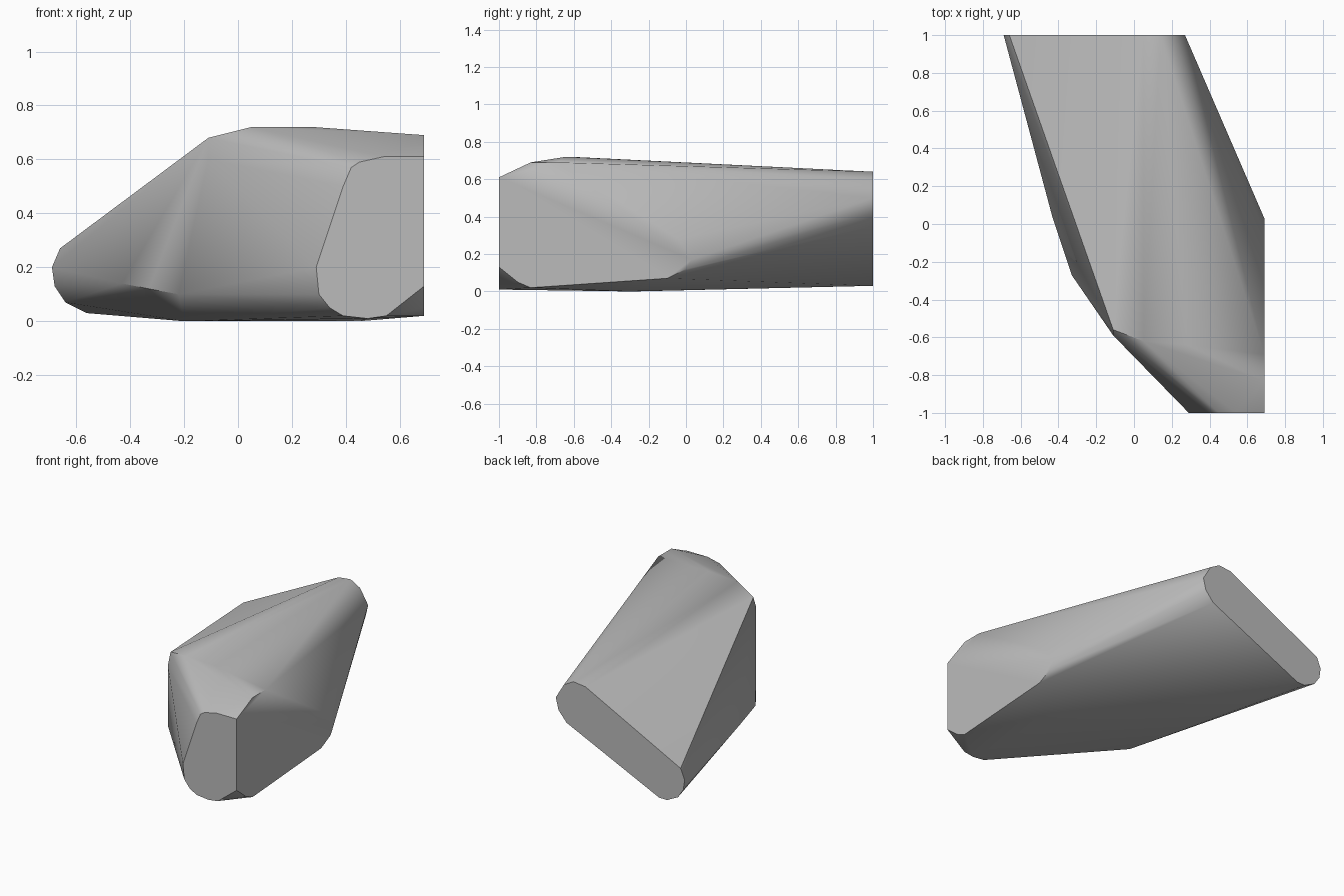
import bpy
import bmesh
import math

# Remove the default object
cube = bpy.data.objects.get("Cube")
if cube:
    bpy.data.objects.remove(cube, do_unlink=True)


def make_material(name, colour):
    mat = bpy.data.materials.new(name)
    mat.use_nodes = True
    mat.diffuse_color = colour
    mat.node_tree.nodes["Principled BSDF"].inputs["Base Color"].default_value = colour
    return mat


def hull_object(name, points, material):
    """Wrap a tight convex skin around the points, with clean flat cut faces."""
    bm = bmesh.new()
    for p in points:
        bm.verts.new(p)
    bmesh.ops.convex_hull(bm, input=bm.verts)
    loose = [v for v in bm.verts if not v.link_faces]
    bmesh.ops.delete(bm, geom=loose, context='VERTS')
    bmesh.ops.dissolve_limit(bm, angle_limit=math.radians(0.5),
                             verts=bm.verts, edges=bm.edges)
    bmesh.ops.recalc_face_normals(bm, faces=bm.faces)
    mesh = bpy.data.meshes.new(name)
    bm.to_mesh(mesh)
    bm.free()
    mesh.materials.append(material)
    obj = bpy.data.objects.new(name, mesh)
    bpy.context.collection.objects.link(obj)
    bpy.ops.object.select_all(action='DESELECT')
    obj.select_set(True)
    bpy.context.view_layer.objects.active = obj
    bpy.ops.object.shade_smooth_by_angle(angle=math.radians(35))
    return obj


# Slanted rounded slot outline of the back cut (x, z)
back_cut = [(.27, .5), (.25, .42), (.19, .35), (-.5, .03), (-.56, .03),
            (-.64, .07), (-.68, .13), (-.69, .2), (-.66, .27),
            (.05, .63), (.14, .64), (.21, .6)]

# Rounded outline of the front cut (x, z)
front_cut = [(.29, .2), (.39, .5), (.42, .57), (.45, .59), (.54, .61),
             (.69, .61), (.69, .13), (.61, .07), (.55, .02),
             (.48, .01), (.39, .02), (.34, .05), (.3, .1)]

# Outline of the flat left side cut (y, z)
side_cut = [(-.9, .05), (-.83, .02), (-.1, .07), (0, .12), (.03, .17),
            (-.04, .28), (-.69, .69), (-.83, .69)]

# Top crest, right flank and belly between the cuts
crest = [(-.11, -.59, .6), (-.11, -.56, .68), (.05, -.62, .72), (.28, -.64, .72)]
flank = [(-.43, .03, .14), (-.33, -.27, .12), (-.22, -.43, .1)]
belly = [(-.27, -.05, .01), (-.2, -.28, 0), (.45, -.3, 0)]

points = [(x, 1, z) for x, z in back_cut]
points += [(x, -1, z) for x, z in front_cut]
points += [(.69, y, z) for y, z in side_cut]
points += crest + flank + belly

grey = make_material("stone grey", (.5, .5, .5, 1))
hull_object("rock_body", points, grey)
